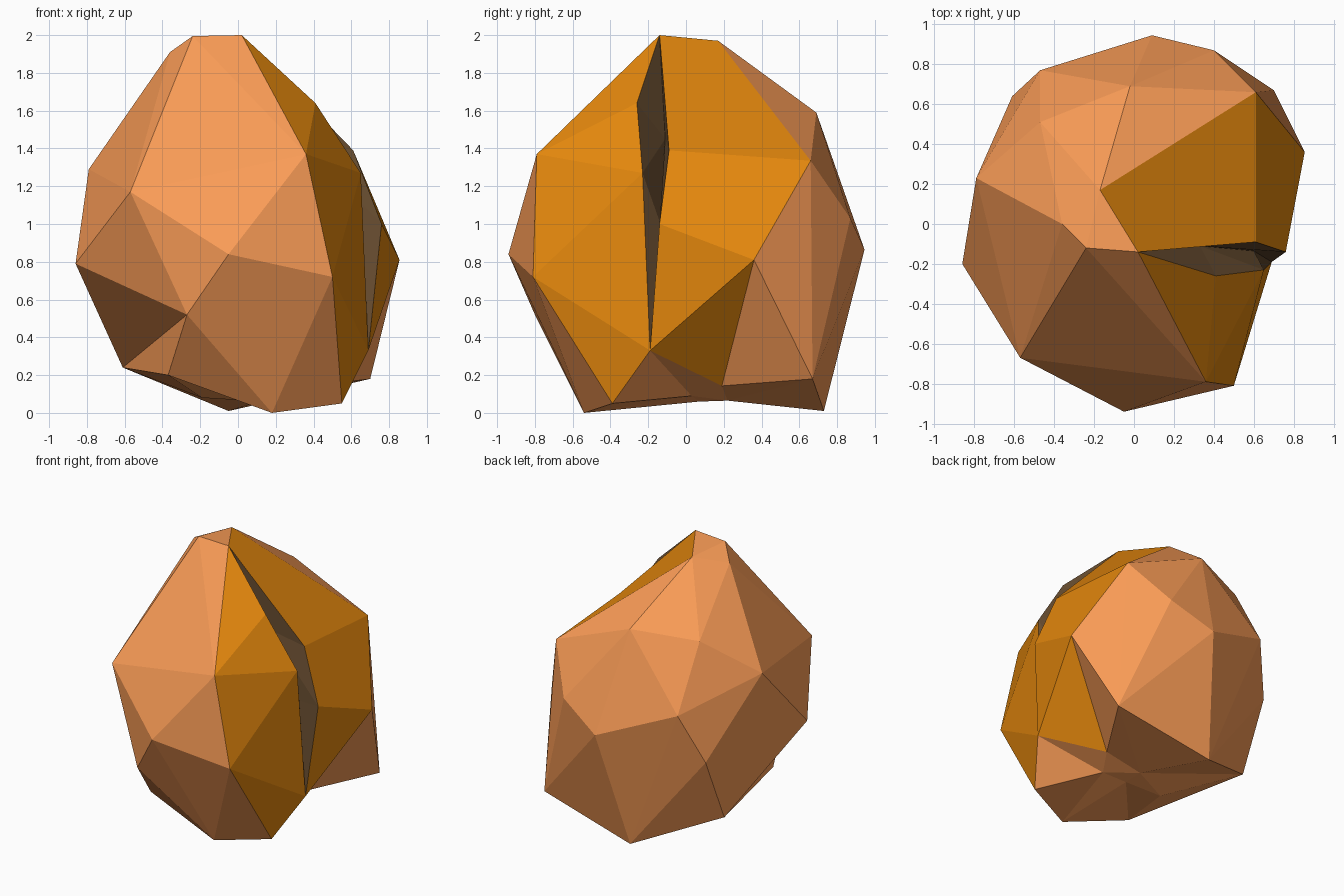
import bpy, bmesh
from mathutils import Vector

if "Cube" in bpy.data.objects:
    bpy.data.objects.remove(bpy.data.objects["Cube"])

CENTRE = Vector((0, 0, 1))

# Outer corner points, grouped by ring
SHELL = {
    # crown
    "t1": (.02, -.14, 2.0), "t2": (-.24, -.12, 1.995), "t3": (-.36, 0, 1.91), "t4": (-.17, .17, 1.97),
    # front
    "f1": (-.57, -.67, 1.17), "f2": (-.05, -.94, .84), "f3": (.36, -.79, 1.37),
    "f4": (.5, -.81, .72), "f5": (-.27, -.8, .52),
    # left and back
    "l1": (-.86, -.2, .79), "l2": (-.79, .23, 1.29), "l3": (-.61, .64, .73), "l4": (-.47, .77, 1.09),
    "b1": (-.47, .51, 1.55), "b2": (-.02, .69, 1.59), "b3": (.4, .87, 1.03), "b4": (.09, .945, .865),
    # right
    "r1": (.61, .66, 1.335), "r2": (.855, .36, .81),
    # foot
    "g1": (.55, -.39, .05), "g2": (.18, -.54, 0), "g3": (-.37, -.5, .2),
    "g4": (-.61, .42, .24), "g5": (-.05, .73, .01), "g6": (.7, .67, .18),
    # front lip of the crack and its lower end
    "c1": (.41, -.26, 1.64), "c2": (.65, -.23, 1.27), "c3": (.69, -.19, .33),
}
INSET = {
    # back lip and floor of the crack
    "k1": (.61, -.09, 1.39), "k2": (.76, -.14, 1.0), "d1": (.33, -.11, 1.45), "d2": (.6, -.135, 1.0),
    # hollow underside
    "u1": (-.19, .05, .08), "u2": (.13, .07, .06), "u3": (.13, .22, .065),
    "u4": (.3, .03, .09), "u5": (.4, .19, .143),
}
BULGE = {"c1": 1.06, "c2": 1.1}     # lip points eased outward while wrapping


def material(name, colour):
    m = bpy.data.materials.new(name)
    m.diffuse_color = (*colour, 1)
    m.use_nodes = True
    m.node_tree.nodes["Principled BSDF"].inputs["Base Color"].default_value = m.diffuse_color
    return m


# Wrap the faceted shell around its corner points
bm = bmesh.new()
v = {n: bm.verts.new(CENTRE + (Vector(co) - CENTRE) * BULGE.get(n, 1)) for n, co in SHELL.items()}
bmesh.ops.convex_hull(bm, input=list(bm.verts))
for name, co in SHELL.items():
    v[name].co = co
for name, co in INSET.items():
    v[name] = bm.verts.new(co)


def faces_within(names):
    group = {v[n] for n in names.split()}
    return [f for f in bm.faces if set(f.verts) <= group]


def add_faces(text, slot):
    for names in text.split(","):
        bm.faces.new([v[n] for n in names.split()]).material_index = slot


# Open the shell along the crack, under the foot and at the lower left fold
for area in ("t1 t4 r1 r2 c1 c2 c3", "c3 r2 g1 g2 g3 g4 g5 g6", "l1 f5 g3 g4"):
    bmesh.ops.delete(bm, geom=faces_within(area), context="FACES_ONLY")

# Orange facets either side of the crack
for f in faces_within("t1 c1 c2 c3 f3 f4 g1"):
    f.material_index = 1
add_faces("k1 t1 t4 r1, k1 r1 r2 k2, k2 r2 c3, c3 r2 u5", 1)

# Dark crack walls
for lip_a, lip_b in (("c1", "c2"), ("k1", "k2")):
    add_faces(f"t1 {lip_a} d1, {lip_a} {lip_b} d1, {lip_b} d2 d1, {lip_b} c3 d2", 2)

# Hollow underside and lower left fold
add_faces("r2 g6 u5, c3 u5 u4, c3 u4 g1, u5 g6 u3, u5 u3 u4, u3 u2 u4, g6 g5 u3, g5 g4 u3,"
          "g4 u1 u3, u1 u2 u3, g4 g3 u1, g3 u2 u1, g3 g2 u2, g2 g1 u4, g2 u4 u2,"
          "l1 f5 g4, f5 g3 g4", 0)

bmesh.ops.delete(bm, geom=[e for e in bm.edges if not e.link_faces], context="EDGES")
bmesh.ops.recalc_face_normals(bm, faces=list(bm.faces))

mesh = bpy.data.meshes.new("cracked_rock")
bm.to_mesh(mesh)
bm.free()
for m in (material("clay", (.95, .33, .093)), material("orange", (.78, .245, .004)),
          material("crack", (.14, .075, .03))):
    mesh.materials.append(m)
rock = bpy.data.objects.new("cracked_rock", mesh)
bpy.context.collection.objects.link(rock)
